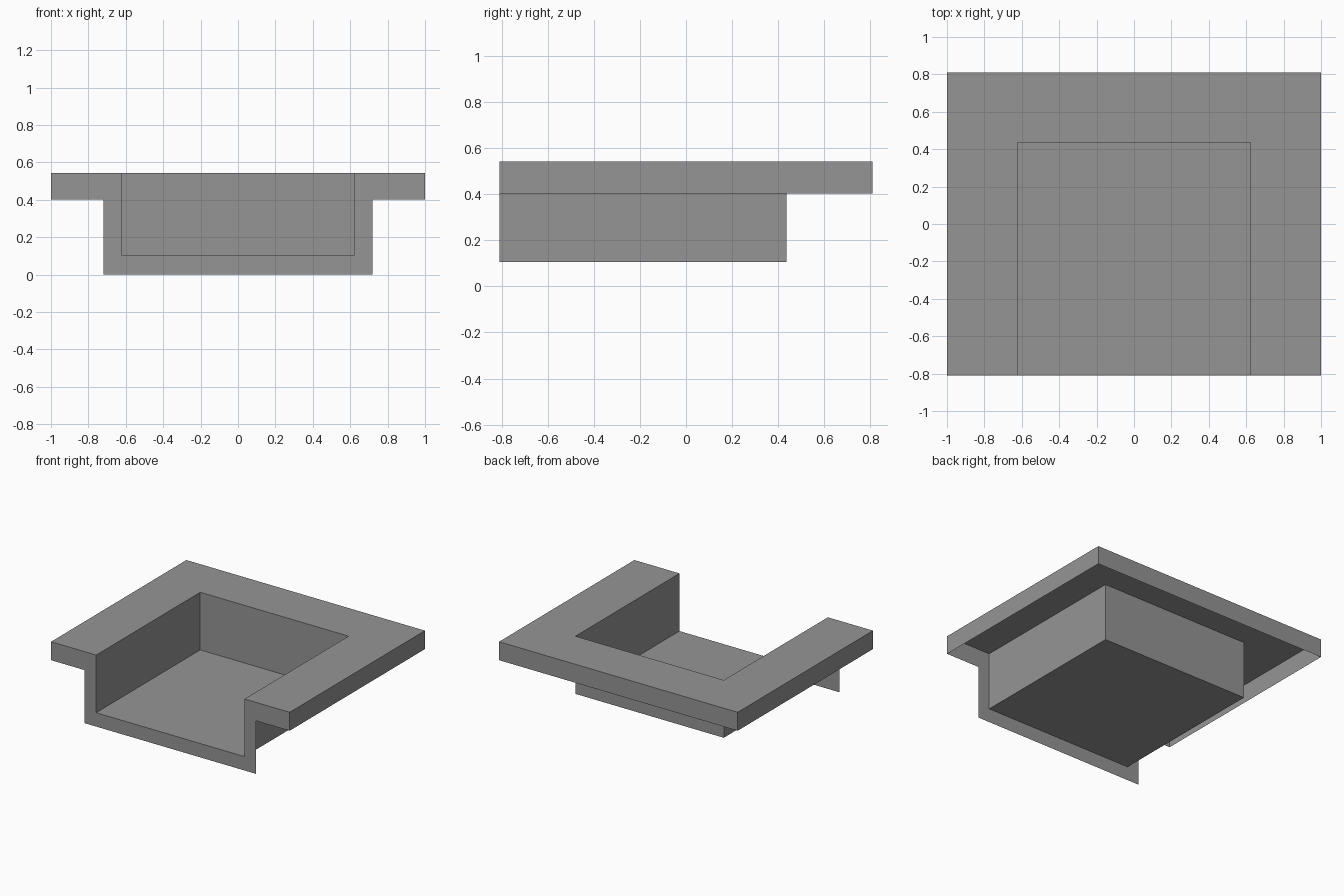
import bpy
import bmesh

cube = bpy.data.objects.get("Cube")
if cube:
    bpy.data.objects.remove(cube, do_unlink=True)

GREY = (0.30, 0.30, 0.30, 1.0)
mat = bpy.data.materials.new("plain grey")
mat.use_nodes = True
mat.diffuse_color = GREY
mat.node_tree.nodes["Principled BSDF"].inputs["Base Color"].default_value = GREY

# Key dimensions
RIM_X, PLATE_X, WELL_X = 1.0, 0.72, 0.622
FRONT, WELL_BACK, BACK = -0.81, 0.436, 0.81
FLOOR, LEDGE, TOP = 0.105, 0.402, 0.542


def mirrored(half):
    """Close a left-hand outline with its reflection in x."""
    return half + [(-x, y, z) for x, y, z in reversed(half)]


def finish(name, bm):
    mesh = bpy.data.meshes.new(name)
    bm.to_mesh(mesh)
    bm.free()
    mesh.materials.append(mat)
    obj = bpy.data.objects.new(name, mesh)
    bpy.context.collection.objects.link(obj)


def panel(name, half):
    """Flat sheet from a mirrored outline."""
    bm = bmesh.new()
    bm.faces.new([bm.verts.new(p) for p in mirrored(half)])
    finish(name, bm)


def wall(name, half, height, flip=False):
    """Upright sheet raised from an open, mirrored path."""
    bm = bmesh.new()
    path = mirrored(half)
    low = [bm.verts.new(p) for p in path]
    high = [bm.verts.new((x, y, z + height)) for x, y, z in path]
    for i in range(len(path) - 1):
        bm.faces.new((low[i], low[i + 1], high[i + 1], high[i]))
    if flip:
        bmesh.ops.reverse_faces(bm, faces=bm.faces[:])
    finish(name, bm)


# U-shaped top of the rim
panel("rim_top", [(WELL_X, WELL_BACK, TOP), (WELL_X, FRONT, TOP),
                  (RIM_X, FRONT, TOP), (RIM_X, BACK, TOP)])

# Outer skirt, open underneath
wall("rim_skirt", [(RIM_X, FRONT, LEDGE), (RIM_X, BACK, LEDGE)], TOP - LEDGE)

# Recessed well: sides, back and floor
wall("well_walls", [(WELL_X, FRONT, FLOOR), (WELL_X, WELL_BACK, FLOOR)],
     TOP - FLOOR, flip=True)
panel("well_floor", [(WELL_X, FRONT, FLOOR), (WELL_X, WELL_BACK, FLOOR)])

# Front plate around the well opening
panel("front_plate", [(PLATE_X, FRONT, 0), (PLATE_X, FRONT, LEDGE),
                      (RIM_X, FRONT, LEDGE), (RIM_X, FRONT, TOP),
                      (WELL_X, FRONT, TOP), (WELL_X, FRONT, FLOOR)])
